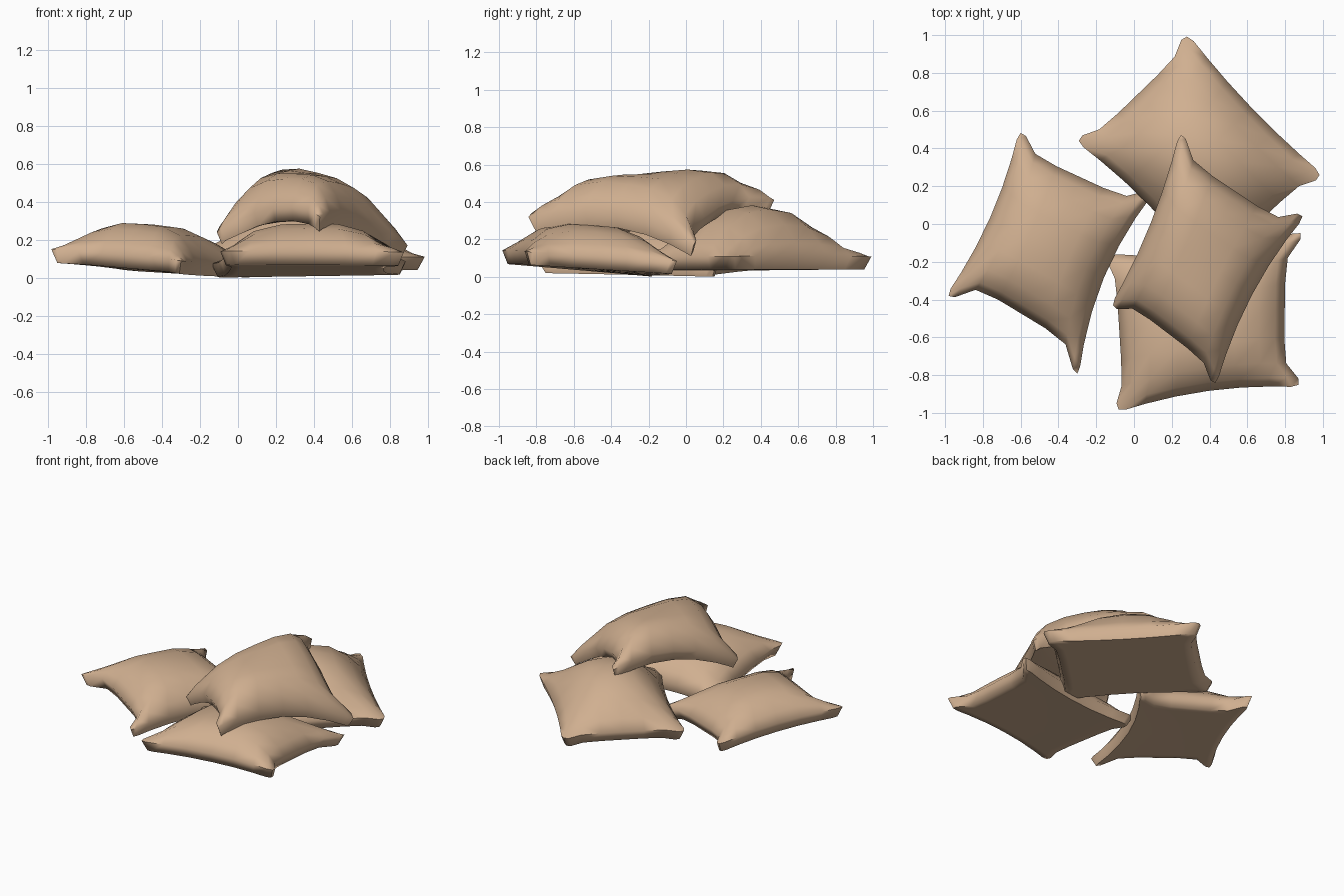
import bpy, bmesh
from mathutils import Vector

if "Cube" in bpy.data.objects:
    bpy.data.objects.remove(bpy.data.objects["Cube"])

cloth = bpy.data.materials.new("tan sackcloth")
cloth.diffuse_color = (0.63, 0.43, 0.28, 1)
cloth.use_nodes = True
cloth.node_tree.nodes["Principled BSDF"].inputs["Base Color"].default_value = cloth.diffuse_color

LEVELS = [-1, -0.88, -0.67, -0.35, 0, 0.35, 0.67, 0.88, 1]
N = len(LEVELS)


def pinch_sharp(t):
    """Short sides: full middle with distinct ears."""
    return max(0.0, min(1.0, (0.95 - abs(t)) / 0.32))


def pinch_soft(t):
    """Long sides: one gentle curve."""
    return 1 - t * t


def sack(name, corners, insets, height, full, long_axis, drape=0.0, rim=0.07):
    """Stuffed sack: four eared corners (x, y, base z), edge insets in the
    order left, right, front, back, puffed height above the rim, fullness."""
    c00, c10, c11, c01 = [Vector(c) for c in corners]
    left, right, front, back = insets
    du = ((c10 + c11) - (c00 + c01)).normalized()
    dv = ((c01 + c11) - (c00 + c10)).normalized()
    side_pinch, end_pinch = ((pinch_soft, pinch_sharp) if long_axis == 'v'
                             else (pinch_sharp, pinch_soft))

    def dome(t):
        return 1 - abs(t) ** full

    def base(u, v, shrink=1.0):
        k = 1.045 * shrink                       # reach out to the tips
        if abs(u) == 1 and abs(v) == 1:          # blunt ear tips
            k *= 0.96
        a, b = (u * k + 1) / 2, (v * k + 1) / 2
        p = (c00 * (1 - a) + c10 * a) * (1 - b) + (c01 * (1 - a) + c11 * a) * b
        x = -u * (right if u > 0 else left) * side_pinch(v)
        y = -v * (back if v > 0 else front) * end_pinch(u)
        shift = du * x + dv * y
        p.x += shift.x
        p.y += shift.y
        p.z += drape * (1 - (u * v) ** 2)
        return p

    bm = bmesh.new()
    top, bottom = [], []
    for u in LEVELS:
        row_t, row_b = [], []
        for v in LEVELS:
            p = base(u, v)
            p.z += rim + height * dome(u) * dome(v)
            row_t.append(bm.verts.new(p))
            row_b.append(bm.verts.new(base(u, v, 0.94)))
        top.append(row_t)
        bottom.append(row_b)
    for i in range(N - 1):
        for j in range(N - 1):
            for g in (top, bottom):
                bm.faces.new((g[i][j], g[i + 1][j], g[i + 1][j + 1], g[i][j + 1]))
    # side band around the rim
    ring = ([(i, 0) for i in range(N - 1)] + [(N - 1, j) for j in range(N - 1)]
            + [(i, N - 1) for i in range(N - 1, 0, -1)] + [(0, j) for j in range(N - 1, 0, -1)])
    for (i, j), (k, l) in zip(ring, ring[1:] + ring[:1]):
        bm.faces.new((bottom[i][j], bottom[k][l], top[k][l], top[i][j]))
    bmesh.ops.recalc_face_normals(bm, faces=bm.faces)
    mesh = bpy.data.meshes.new(name)
    bm.to_mesh(mesh)
    bm.free()
    mesh.materials.append(cloth)
    ob = bpy.data.objects.new(name, mesh)
    bpy.context.collection.objects.link(ob)
    bpy.ops.object.select_all(action='DESELECT')
    ob.select_set(True)
    bpy.context.view_layer.objects.active = ob
    bpy.ops.object.shade_smooth_by_angle(angle=1.2)
    return ob


# three sacks on the ground
sack("left_sack",
     [(-0.98, -0.38, 0.08), (-0.30, -0.79, 0.02), (0.09, 0.16, 0.0), (-0.60, 0.48, 0.04)],
     (0.05, 0.08, 0.14, 0.10), 0.175, 3.6, 'v')
sack("back_sack",
     [(-0.29, 0.44, 0.035), (0.41, -0.28, 0.035), (0.98, 0.26, 0.04), (0.28, 0.99, 0.04)],
     (0.06, 0.06, 0.045, 0.03), 0.275, 2.4, 'u')
sack("front_sack",
     [(-0.08, -0.98, 0.07), (0.87, -0.85, 0.065), (0.88, -0.05, 0.015), (-0.13, -0.17, 0.0)],
     (0.05, 0.10, 0.05, 0.06), 0.17, 3.6, 'u')
# sack thrown on top, draped over the others
sack("top_sack",
     [(-0.11, -0.43, 0.17), (0.43, -0.84, 0.25), (0.89, 0.04, 0.10), (0.25, 0.47, 0.34)],
     (0.04, 0.06, 0.08, 0.11), 0.18, 4.8, 'v', drape=0.085)
